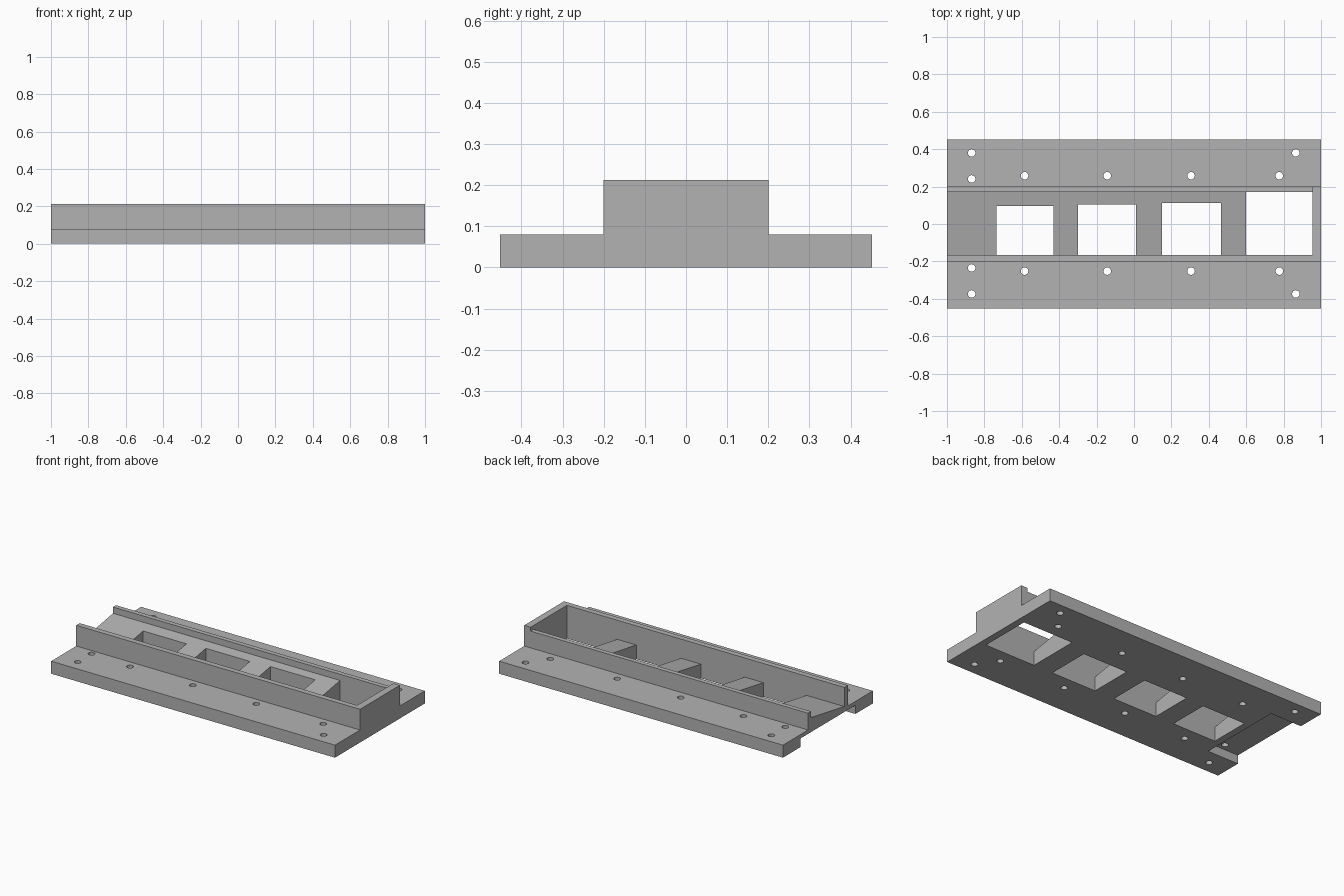
import bpy
import bmesh
from mathutils import Matrix, Vector

cube = bpy.data.objects.get("Cube")
if cube:
    bpy.data.objects.remove(cube, do_unlink=True)

grey = bpy.data.materials.new("plain_grey")
grey.use_nodes = True
GREY = (0.45, 0.45, 0.45, 1)
grey.diffuse_color = GREY
grey.node_tree.nodes["Principled BSDF"].inputs["Base Color"].default_value = GREY

W, T, TOP, BACK_TOP = 0.4525, 0.08, 0.212, 0.187   # half width, plate and wall heights
OUT, IN_F, IN_B, STOP = 0.2, -0.165, 0.17, 0.955   # wall faces and end wall start


def make_object(name, bm):
    bmesh.ops.recalc_face_normals(bm, faces=bm.faces)
    mesh = bpy.data.meshes.new(name)
    bm.to_mesh(mesh)
    bm.free()
    mesh.materials.append(grey)
    obj = bpy.data.objects.new(name, mesh)
    bpy.context.collection.objects.link(obj)
    return obj


def extrude_profile(name, points, x0, x1):
    bm = bmesh.new()
    face = bm.faces.new([bm.verts.new((x0, y, z)) for y, z in points])
    result = bmesh.ops.extrude_face_region(bm, geom=[face])
    verts = [v for v in result["geom"] if isinstance(v, bmesh.types.BMVert)]
    bmesh.ops.translate(bm, verts=verts, vec=(x1 - x0, 0, 0))
    return make_object(name, bm)


def add_box(bm, x0, x1, y0, y1, z0, z1):
    centre = Vector((x0 + x1, y0 + y1, z0 + z1)) / 2
    size = Matrix.Diagonal((x1 - x0, y1 - y0, z1 - z0, 1))
    bmesh.ops.create_cube(bm, size=1, matrix=Matrix.Translation(centre) @ size)


def boolean(target, other, operation):
    mod = target.modifiers.new(operation.lower(), "BOOLEAN")
    mod.operation, mod.solver, mod.object = operation, "EXACT", other
    other.hide_render = True
    other.hide_set(True)


# Flanged channel with a tilted floor and a slightly lower back wall
tray = extrude_profile("mounting_tray", [
    (-W, 0), (W, 0), (W, T), (OUT, T), (OUT, BACK_TOP), (IN_B, BACK_TOP),
    (IN_B, 0.147), (IN_F, 0.09), (IN_F, TOP), (-OUT, TOP), (-OUT, T), (-W, T)],
    -1, STOP)

# Closed end
end_wall = extrude_profile("end_wall", [
    (-W, 0), (W, 0), (W, T), (OUT, T), (OUT, TOP), (-OUT, TOP), (-OUT, T), (-W, T)],
    STOP, 1)
boolean(tray, end_wall, "UNION")

# Floor openings
bm = bmesh.new()
for x0, x1, back in [(-0.735, -0.43, 0.095), (-0.30, 0.01, 0.105),
                     (0.15, 0.465, 0.113), (0.60, STOP, IN_B)]:
    add_box(bm, x0, x1, IN_F, back, -0.1, 0.18)
boolean(tray, make_object("opening_cutter", bm), "DIFFERENCE")

# Shallow recess under the open end
bm = bmesh.new()
add_box(bm, -1.1, -0.78, -0.277, 0.277, -0.1, 0.055)
boolean(tray, make_object("recess_cutter", bm), "DIFFERENCE")

# Screw holes along both flanges
bm = bmesh.new()
for side in (-1, 1):
    spots = [(-0.868, 0.377), (0.865, 0.377), (-0.868, 0.238)]
    spots += [(x, 0.255) for x in (-0.585, -0.143, 0.305, 0.777)]
    for x, y in spots:
        bmesh.ops.create_cone(bm, cap_ends=True, segments=24, radius1=0.02, radius2=0.02,
                              depth=0.4, matrix=Matrix.Translation((x, side * y + 0.003, 0)))
boolean(tray, make_object("screw_hole_cutter", bm), "DIFFERENCE")

# Bake the cuts into the tray and drop the helpers
bpy.context.view_layer.update()
evaluated = tray.evaluated_get(bpy.context.evaluated_depsgraph_get())
baked = bpy.data.meshes.new_from_object(evaluated)
helpers = [m.object for m in tray.modifiers]
tray.modifiers.clear()
tray.data = baked
for helper in helpers:
    bpy.data.objects.remove(helper, do_unlink=True)
